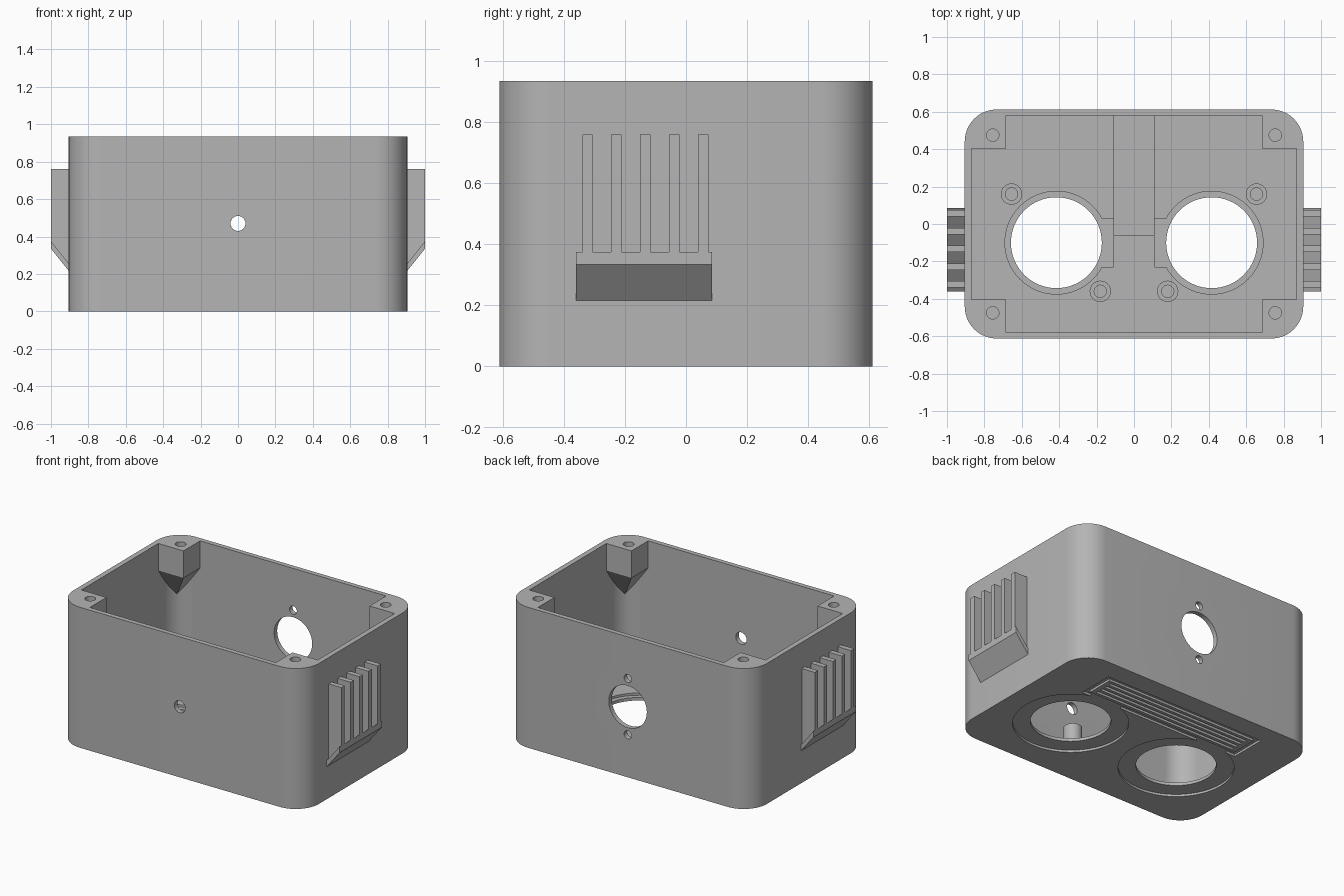
import bpy, bmesh
from math import pi, cos, sin
from mathutils import Matrix, Vector

cube = bpy.data.objects.get("Cube")
if cube:
    bpy.data.objects.remove(cube, do_unlink=True)

grey = bpy.data.materials.new("grey plastic")
grey.use_nodes = True
grey.diffuse_color = (0.46, 0.46, 0.46, 1)
grey.node_tree.nodes["Principled BSDF"].inputs["Base Color"].default_value = grey.diffuse_color


def make(name, bm):
    bmesh.ops.recalc_face_normals(bm, faces=bm.faces)
    mesh = bpy.data.meshes.new(name)
    bm.to_mesh(mesh)
    bm.free()
    mesh.materials.append(grey)
    ob = bpy.data.objects.new(name, mesh)
    bpy.context.collection.objects.link(ob)
    return ob


def prism(name, outline, vec):
    """Extrude a closed outline along a vector."""
    bm = bmesh.new()
    face = bm.faces.new([bm.verts.new(p) for p in outline])
    new = bmesh.ops.extrude_face_region(bm, geom=[face])["geom"]
    bmesh.ops.translate(bm, vec=vec, verts=[v for v in new if isinstance(v, bmesh.types.BMVert)])
    return make(name, bm)


def box(name, x0, x1, y0, y1, z0, z1):
    return prism(name, [(x0, y0, z0), (x1, y0, z0), (x1, y1, z0), (x0, y1, z0)], (0, 0, z1 - z0))


def rounded_box(name, hx, hy, r, z0, z1, steps=12):
    outline = []
    for k, (sx, sy) in enumerate([(1, 1), (-1, 1), (-1, -1), (1, -1)]):
        for i in range(steps + 1):
            a = (k + i / steps) * pi / 2
            outline.append((sx * (hx - r) + r * cos(a), sy * (hy - r) + r * sin(a), z0))
    return prism(name, outline, (0, 0, z1 - z0))


def cylinder(name, r, centre, depth, axis="Z", sides=48):
    bm = bmesh.new()
    turn = Matrix.Rotation(pi / 2, 4, "X") if axis == "Y" else Matrix()
    bmesh.ops.create_cone(bm, cap_ends=True, segments=sides, radius1=r, radius2=r,
                          depth=depth, matrix=Matrix.Translation(centre) @ turn)
    return make(name, bm)


def boolean(target, tool, operation="DIFFERENCE"):
    mod = target.modifiers.new("cut", "BOOLEAN")
    mod.operation, mod.solver, mod.object = operation, "EXACT", tool
    with bpy.context.temp_override(object=target, active_object=target):
        bpy.ops.object.modifier_apply(modifier=mod.name)
    bpy.data.objects.remove(tool, do_unlink=True)


HX, HY, TOP, FLOOR = 0.905, 0.612, 0.935, 0.05
EYE_X, EYE_Y, MID = 0.415, -0.1, 0.47
SIDES = (-1, 1)

# Cavity with corner screw posts left out of it
cavity = rounded_box("cavity", 0.87, 0.58, 0.14, FLOOR, TOP + 0.1)
for sx in SIDES:
    for sy in SIDES:
        bm = bmesh.new()
        for z in (0.755, TOP + 0.2):
            for x in (0.685, 0.95):
                for y in (0.405, 0.65):
                    bm.verts.new((sx * x, sy * y, z))
        bm.verts.new((sx * 0.87, sy * 0.58, 0.5))
        bmesh.ops.convex_hull(bm, input=bm.verts)
        boolean(cavity, make("post_shape", bm))

# Main shell
case = rounded_box("case", HX, HY, 0.17, 0, TOP)
boolean(case, cavity)

# Raised strip on the floor, running to the back wall
boolean(case, box("floor_strip", -0.11, 0.11, -0.065, 0.59, 0.04, 0.07), "UNION")

# Screw holes in the corner posts
for sx in SIDES:
    for sy in SIDES:
        boolean(case, cylinder("screw_hole", 0.033, (sx * 0.755, sy * 0.475, TOP), 0.3, sides=24))

# Round floor openings with seats inside and a shallow ring recess below
for sx in SIDES:
    x = sx * EYE_X
    boolean(case, cylinder("ring_recess", 0.35, (x, EYE_Y, 0), 0.03, sides=64))
    boolean(case, cylinder("seat", 0.275, (x, EYE_Y, 0.06), 0.05, sides=64))
    x0, x1 = sorted((sx * 0.11, sx * 0.25))
    boolean(case, box("seat_pocket", x0, x1, EYE_Y - 0.13, EYE_Y + 0.13, 0.035, 0.068))
    boolean(case, cylinder("opening", 0.243, (x, EYE_Y, 0.03), 0.2, sides=64))

# Grille panel on the underside: a frame groove and long slots
frame = box("frame_groove", -0.6, 0.6, 0.23, 0.475, -0.05, 0.015)
boolean(frame, box("island", -0.565, 0.565, 0.262, 0.443, -0.1, 0.1))
boolean(case, frame)
for i in range(4):
    y = 0.282 + 0.04 * i
    boolean(case, box("slot", -0.535, 0.535, y, y + 0.02, -0.05, 0.015))

# Holes in the front and back walls
boolean(case, cylinder("front_hole", 0.04, (0, -HY, MID), 0.2, "Y", 32))
boolean(case, cylinder("back_hole", 0.14, (0, HY, MID), 0.2, "Y", 64))
for s in SIDES:
    boolean(case, cylinder("back_screw_hole", 0.027, (0, HY, MID + s * 0.187), 0.2, "Y", 24))

parts = [case]

# Standoffs on the floor
for sx in SIDES:
    for x, y in ((0.655, 0.16), (0.18, -0.36)):
        post = cylinder("standoff", 0.057, (sx * x, y, 0.105), 0.13, sides=32)
        boolean(post, cylinder("bore", 0.033, (sx * x, y, 0.13), 0.14, sides=24))
        parts.append(post)

# Side vents: sloped trough with five upright fins
for sx, side in ((-1, "right"), (1, "left")):
    inner, outer = sx * 0.9, sx * 1.0
    trough = [(inner, -0.36, 0.21), (outer, -0.36, 0.335), (outer, -0.36, 0.375), (inner, -0.36, 0.25)]
    prism(side + "_vent_trough", trough, (0, 0.445, 0))
    for i in range(5):
        y = -0.34 + 0.095 * i
        fin = [(inner, y, 0.23), (outer, y, 0.355), (outer, y, 0.76), (inner, y, 0.76)]
        prism(side + "_vent_fin", fin, (0, 0.034, 0))

# Smooth round walls, keep edges sharp
bpy.ops.object.select_all(action="DESELECT")
for ob in parts:
    ob.select_set(True)
bpy.context.view_layer.objects.active = case
bpy.ops.object.shade_smooth_by_angle(angle=pi / 6)
